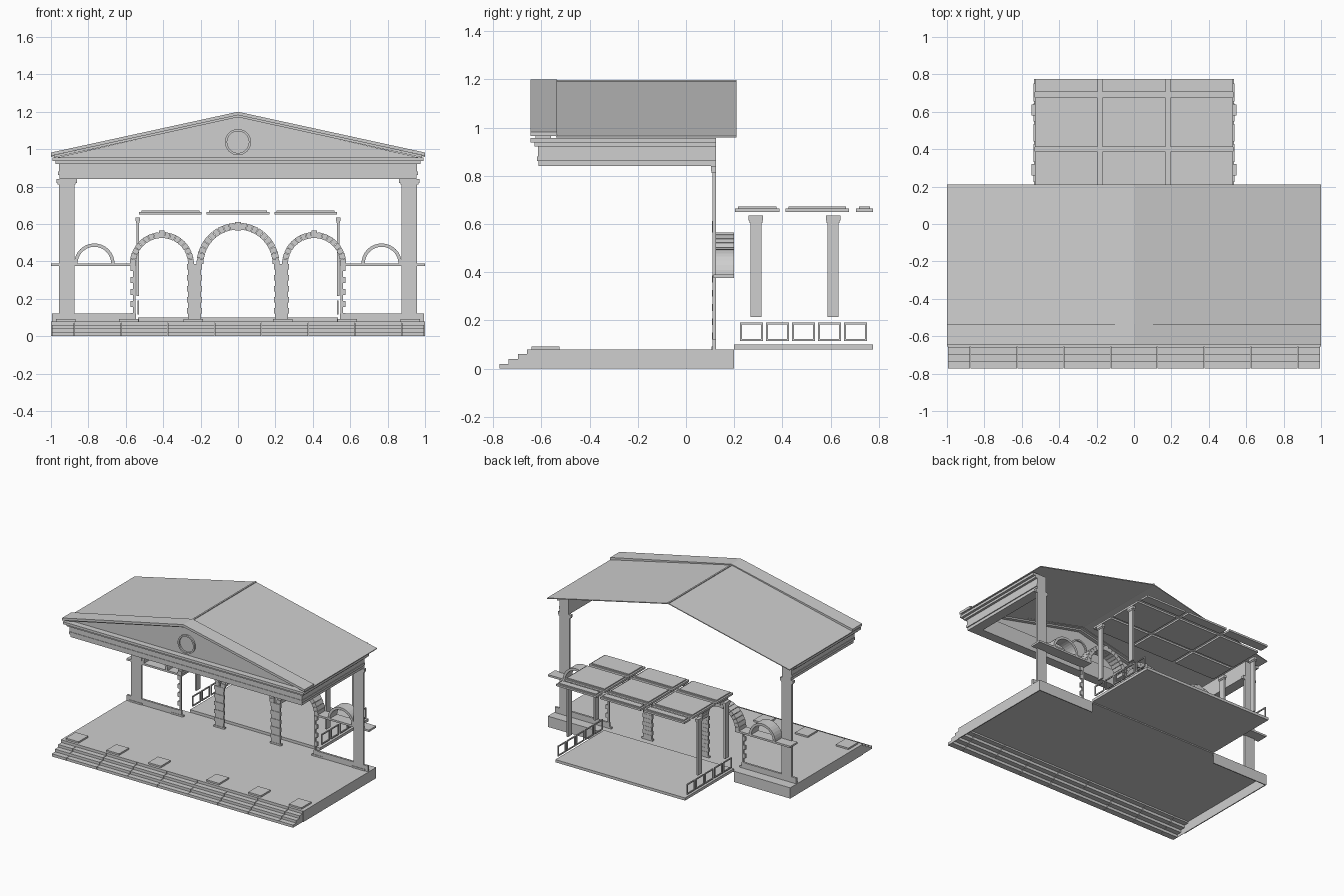
import bpy, bmesh, math
from mathutils import Vector

if "Cube" in bpy.data.objects:
    bpy.data.objects.remove(bpy.data.objects["Cube"], do_unlink=True)

stone = bpy.data.materials.new("pale_grey_stone")
stone.use_nodes = True
GREY = (0.62, 0.62, 0.62, 1)
stone.diffuse_color = GREY
stone.node_tree.nodes["Principled BSDF"].inputs["Base Color"].default_value = GREY


def finish(name, bm):
    bmesh.ops.recalc_face_normals(bm, faces=bm.faces)
    mesh = bpy.data.meshes.new(name)
    bm.to_mesh(mesh)
    bm.free()
    mesh.materials.append(stone)
    obj = bpy.data.objects.new(name, mesh)
    bpy.context.collection.objects.link(obj)
    return obj


def add_box(bm, x0, x1, y0, y1, z0, z1):
    verts = bmesh.ops.create_cube(bm, size=1)["verts"]
    for v in verts:
        v.co = Vector(((x0 + x1) / 2 + v.co.x * (x1 - x0),
                       (y0 + y1) / 2 + v.co.y * (y1 - y0),
                       (z0 + z1) / 2 + v.co.z * (z1 - z0)))


def add_prism(bm, outline, y0, y1):
    """Extrude an (x, z) outline along y."""
    face = bm.faces.new([bm.verts.new((x, y0, z)) for x, z in outline])
    new = bmesh.ops.extrude_face_region(bm, geom=[face])["geom"]
    moved = [g for g in new if isinstance(g, bmesh.types.BMVert)]
    bmesh.ops.translate(bm, verts=moved, vec=(0, y1 - y0, 0))


def boxes(name, items):
    bm = bmesh.new()
    for item in items:
        add_box(bm, *item)
    return finish(name, bm)


def prism(name, outline, y0, y1):
    bm = bmesh.new()
    add_prism(bm, outline, y0, y1)
    return finish(name, bm)


def arch(name, cx, cz, inner, outer, y0, y1, count, gap=0.0):
    """Half ring made of wedge stones."""
    bm = bmesh.new()
    step = math.pi / count
    for i in range(count):
        a, b = i * step + gap, (i + 1) * step - gap
        ring = [(inner, a), (outer, a), (outer, b), (inner, b)]
        add_prism(bm, [(cx + r * math.cos(t), cz + r * math.sin(t)) for r, t in ring], y0, y1)
    return finish(name, bm)


def chevron(name, half, apex, edge, thick, y0, y1):
    prism(name, [(-half, edge), (0, apex), (half, edge), (half, edge - thick),
                 (0, apex - thick), (-half, edge - thick)], y0, y1)


WALL0, WALL1, WALL_BACK = 0.11, 0.125, 0.2
FLOOR = 0.08

# Floor, open underneath, with skirts on the sides and rear
boxes("floor", [(-1, 1, -0.655, 0.2, 0.072, FLOOR)])
boxes("annex_floor", [(-0.535, 0.535, 0.2, 0.775, FLOOR, 0.1)])
for s, side in ((-1, "right"), (1, "left")):
    boxes(side + "_skirt", [(s * 0.993, s, -0.655, 0.2, 0, 0.072)])
    boxes(side + "_rear_skirt", [(s * 0.535, s, 0.193, 0.2, 0, 0.072)])

# Front steps built of long blocks
seams = [-0.995] + [-0.875 + 0.25 * i for i in range(8)] + [0.995]
treads = []
for i in range(4):
    front = -0.773 + 0.038 * i
    for a, b in zip(seams, seams[1:]):
        treads.append((a + 0.0015, b - 0.0015, front, front + 0.045, 0.02 * i, 0.02 * i + 0.02))
    treads.append((s * 0.993, s * 0.995, front, -0.65, 0.02 * i, 0.02 * i + 0.02))
    treads.append((-s * 0.995, -s * 0.993, front, -0.65, 0.02 * i, 0.02 * i + 0.02))
boxes("front_steps", treads)

# Pads for the missing front columns
for i, x in enumerate((-0.92, -0.585, -0.24, 0.24, 0.585, 0.92)):
    boxes("column_pad_%d" % (i + 1), [(x - 0.052, x + 0.052, -0.64, -0.525, FLOOR, 0.092)])

# Entablature: stacked bands running round front and both sides
for name, z0, z1, out in (("architrave_lower", 0.84, 0.862, 0.955),
                          ("architrave_upper", 0.862, 0.88, 0.962),
                          ("frieze", 0.88, 0.922, 0.958),
                          ("bed_mould", 0.922, 0.938, 0.975),
                          ("cornice", 0.938, 0.956, 0.993)):
    front = -0.612 - (out - 0.955) * 0.85
    boxes(name, [(-out, out, front, -0.54, z0, z1),
                 (-out, -0.88, -0.54, WALL1, z0, z1),
                 (0.88, out, -0.54, WALL1, z0, z1)])

# Pediment, round window and roof
prism("tympanum", [(-0.97, 0.955), (0.97, 0.955), (0, 1.175)], -0.6, -0.585)
chevron("raking_cornice", 1.0, 1.2, 0.982, 0.018, -0.645, -0.535)
chevron("raking_mould", 0.985, 1.183, 0.967, 0.012, -0.625, -0.56)
chevron("roof", 1.0, 1.193, 0.965, 0.006, -0.54, 0.21)
boxes("ridge_cap", [(-0.006, 0.006, -0.535, 0.21, 1.186, 1.197)])
bm = bmesh.new()
SIDES = 32
for i in range(SIDES):
    a, b = 2 * math.pi * i / SIDES, 2 * math.pi * (i + 1) / SIDES
    add_prism(bm, [(r * math.cos(t), 1.038 + r * math.sin(t))
                   for r, t in ((0.058, a), (0.07, a), (0.07, b), (0.058, b))], -0.612, -0.575)
finish("round_window_frame", bm)

# Rear arcade centre
arch("centre_arch", 0, 0.385, 0.185, 0.222, WALL0, WALL1, 21, 0.006)
boxes("centre_keystone", [(-0.016, 0.016, 0.107, WALL1, 0.565, 0.612)])

for s, side in ((-1, "right"), (1, "left")):
    def mirrored(name, items):
        boxes(side + "_" + name, [(s * i[0], s * i[1]) + tuple(i[2:]) for i in items])

    # Flat corner column with base and capital
    mirrored("corner_column", [(0.875, 0.958, WALL0, WALL1, 0.09, 0.815),
                               (0.865, 0.97, 0.106, WALL1, FLOOR, 0.092),
                               (0.868, 0.965, 0.106, WALL1, 0.812, 0.82),
                               (0.862, 0.97, 0.104, WALL1, 0.82, 0.84)])

    # Side arch, keystone and lunette
    arch(side + "_side_arch", s * 0.407, 0.385, 0.14, 0.172, 0.115, WALL_BACK, 17, 0.007)
    mirrored("side_keystone", [(0.392, 0.422, 0.11, WALL_BACK, 0.525, 0.565)])
    arch(side + "_lunette", s * 0.768, 0.388, 0.09, 0.108, 0.115, WALL_BACK, 16)
    mirrored("rail", [(0.545, 1.0, 0.115, WALL_BACK, 0.376, 0.39)])
    mirrored("low_wall", [(0.545, 0.995, WALL0, WALL1, FLOOR, 0.122)])

    # Pier of stacked blocks between the arches
    blocks = [(0.188, 0.278, 0.107, WALL1, FLOOR, 0.092)]
    for i in range(10):
        grow = 0.004 * (i % 2)
        z = 0.092 + 0.0295 * i
        blocks.append((0.197 - grow, 0.268 + grow, WALL0 - grow / 2, WALL1, z, z + 0.0285))
    mirrored("pier", blocks)

    # Toothed jamb at the outer end of the arcade
    teeth = [(0.53, 0.63, 0.107, WALL1, FLOOR, 0.092)]
    for i in range(9):
        z = 0.092 + 0.032 * i
        teeth.append((0.548, 0.575 - 0.014 * (i % 2), WALL0, WALL1, z, z + 0.032))
    mirrored("jamb", teeth)

    # Slim annex posts and capitals
    for n, y in enumerate((0.29, 0.61)):
        mirrored("annex_post_%d" % (n + 1), [(0.53, 0.543, y - 0.023, y + 0.023, 0.215, 0.61),
                                             (0.527, 0.546, y - 0.027, y + 0.027, 0.605, 0.615),
                                             (0.524, 0.548, y - 0.03, y + 0.03, 0.615, 0.635)])

    # Open balustrade frames
    frames = []
    for i in range(5):
        y0 = 0.224 + 0.108 * i
        y1, z0, z1, w, xs = y0 + 0.095, 0.115, 0.192, 0.008, (0.528, 0.536)
        frames += [xs + (y0, y1, z0, z0 + w), xs + (y0, y1, z1 - w, z1),
                   xs + (y0, y0 + w, z0 + w, z1 - w), xs + (y1 - w, y1, z0 + w, z1 - w)]
    mirrored("balustrade", frames)

# Ceiling panels over the annex, each with a raised centre
count = 0
for x in (-0.362, 0, 0.362):
    for y0, y1 in ((0.203, 0.388), (0.412, 0.675), (0.705, 0.775)):
        count += 1
        boxes("ceiling_panel_%d" % count,
              [(x - 0.168, x + 0.168, y0, y1, 0.65, 0.664),
               (x - 0.155, x + 0.155, y0 + 0.012, y1 - 0.012, 0.664, 0.672)])
